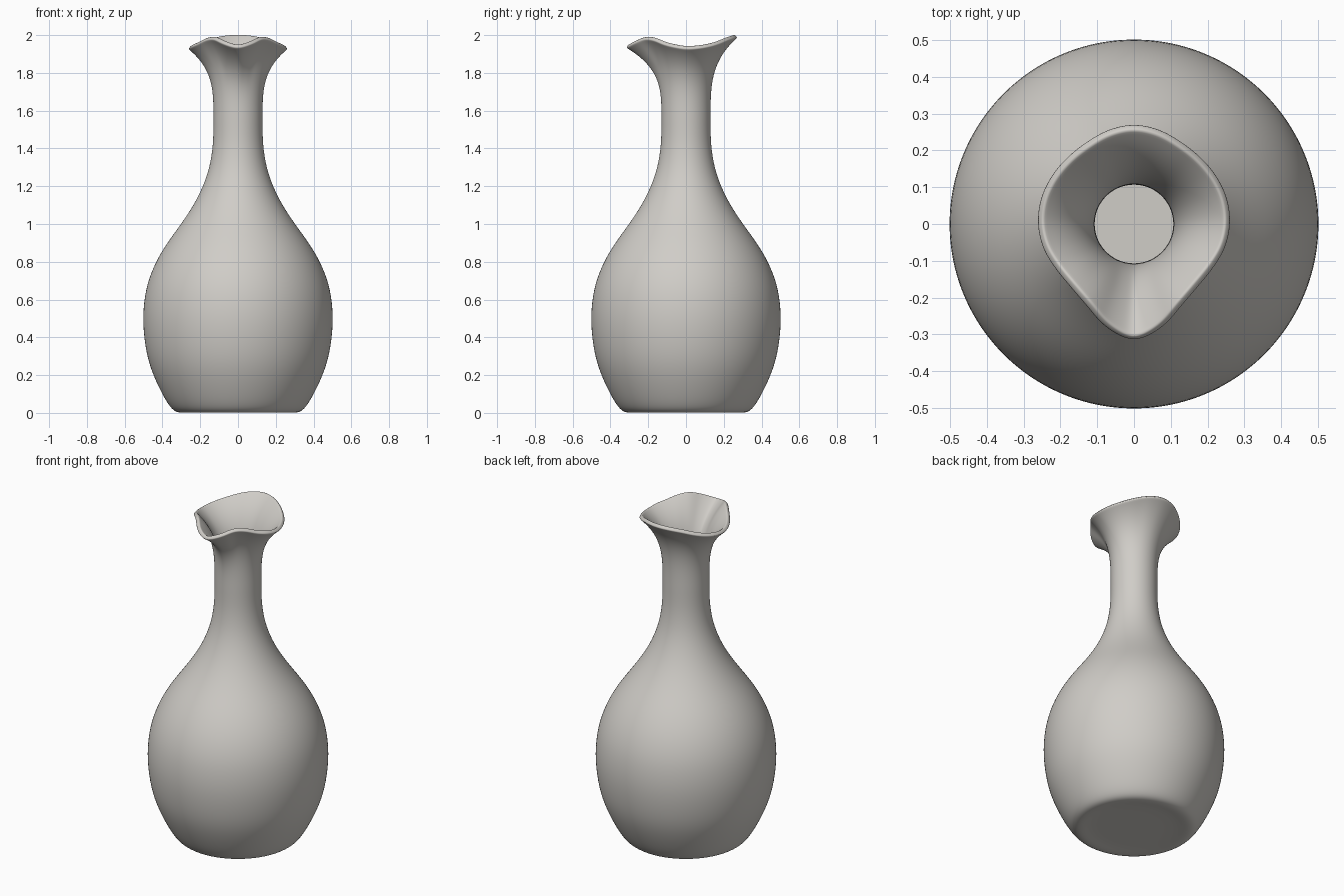
import bpy, bmesh, math

cube = bpy.data.objects.get("Cube")
if cube:
    bpy.data.objects.remove(cube, do_unlink=True)

SEGMENTS = 72
NECK_R, NECK_Z = 0.13, 1.55
FLARE_STEPS = 20
WALL = 0.023


def spline(keys, t):
    """Smooth curve through evenly spaced keys, mirrored at both ends."""
    last = len(keys) - 1
    i = min(int(t), last - 1)
    f = t - i
    a, b, c, d = keys[abs(i - 1)], keys[i], keys[i + 1], keys[min(i + 2, 2 * last - i - 2)]
    return b + 0.5 * f * (c - a + f * (2 * a - 5 * b + 4 * c - d + f * (3 * (b - c) + d - a)))


# Body profile: shallow foot recess, round belly, slim neck (radius, height)
BODY = [(0.12, 0.008), (0.22, 0.008), (0.265, 0.004), (0.30, 0.0), (0.335, 0.006),
        (0.365, 0.038), (0.402, 0.1), (0.45, 0.2), (0.486, 0.31), (0.506, 0.47),
        (0.498, 0.6), (0.476, 0.7), (0.436, 0.8), (0.376, 0.9), (0.301, 1.0),
        (0.234, 1.1), (0.184, 1.2), (0.15, 1.3), (0.134, 1.4), (0.13, 1.48)]

# Lip radius and height every 15 degrees, from the spout round to the back
LIP_R = [0.317, 0.293, 0.259, 0.245, 0.247, 0.257, 0.263, 0.264, 0.261, 0.258, 0.259, 0.267, 0.272]
LIP_Z = [1.945, 1.965, 1.99, 1.985, 1.965, 1.95, 1.94, 1.943, 1.953, 1.968, 1.985, 1.996, 2.0]
LIP_DROP = 0.013


def ring(bm, radius, height):
    """Ring of vertices; radius and height depend on the angle from the spout."""
    verts = []
    for i in range(SEGMENTS):
        a = 2 * math.pi * i / SEGMENTS
        t = min(i, SEGMENTS - i) * 24 / SEGMENTS
        r = radius(t)
        verts.append(bm.verts.new((r * math.sin(a), -r * math.cos(a), height(t))))
    return verts


bm = bmesh.new()
rings = [ring(bm, lambda t: r, lambda t: z) for r, z in BODY]

# Neck flaring out into the pinched lip
for k in range(FLARE_STEPS + 1):
    u = k / FLARE_STEPS
    rings.append(ring(
        bm,
        lambda t: NECK_R + (spline(LIP_R, t) - NECK_R) * u ** 3.5,
        lambda t: NECK_Z + (spline(LIP_Z, t) - LIP_DROP - NECK_Z) * u))

# Outward facing skin
for low, high in zip(rings, rings[1:]):
    for i in range(SEGMENTS):
        j = (i + 1) % SEGMENTS
        bm.faces.new((low[i], low[j], high[j], high[i]))

# Underside
center = bm.verts.new((0, 0, BODY[0][1]))
for i in range(SEGMENTS):
    bm.faces.new((center, rings[0][(i + 1) % SEGMENTS], rings[0][i]))

mesh = bpy.data.meshes.new("carafe")
bm.to_mesh(mesh)
bm.free()
carafe = bpy.data.objects.new("carafe", mesh)
bpy.context.collection.objects.link(carafe)

# Glazed ceramic colour
clay = bpy.data.materials.new("warm_grey_ceramic")
clay.use_nodes = True
colour = (0.63, 0.61, 0.575, 1)
clay.diffuse_color = colour
clay.node_tree.nodes["Principled BSDF"].inputs["Base Color"].default_value = colour
mesh.materials.append(clay)

# Wall thickness grown inwards, with a rounded lip
wall = carafe.modifiers.new("wall", "SOLIDIFY")
wall.thickness = WALL
wall.offset = -1
wall.edge_crease_inner = wall.edge_crease_outer = 0.4
smooth = carafe.modifiers.new("smooth", "SUBSURF")
smooth.levels = smooth.render_levels = 2
mesh.shade_smooth()
